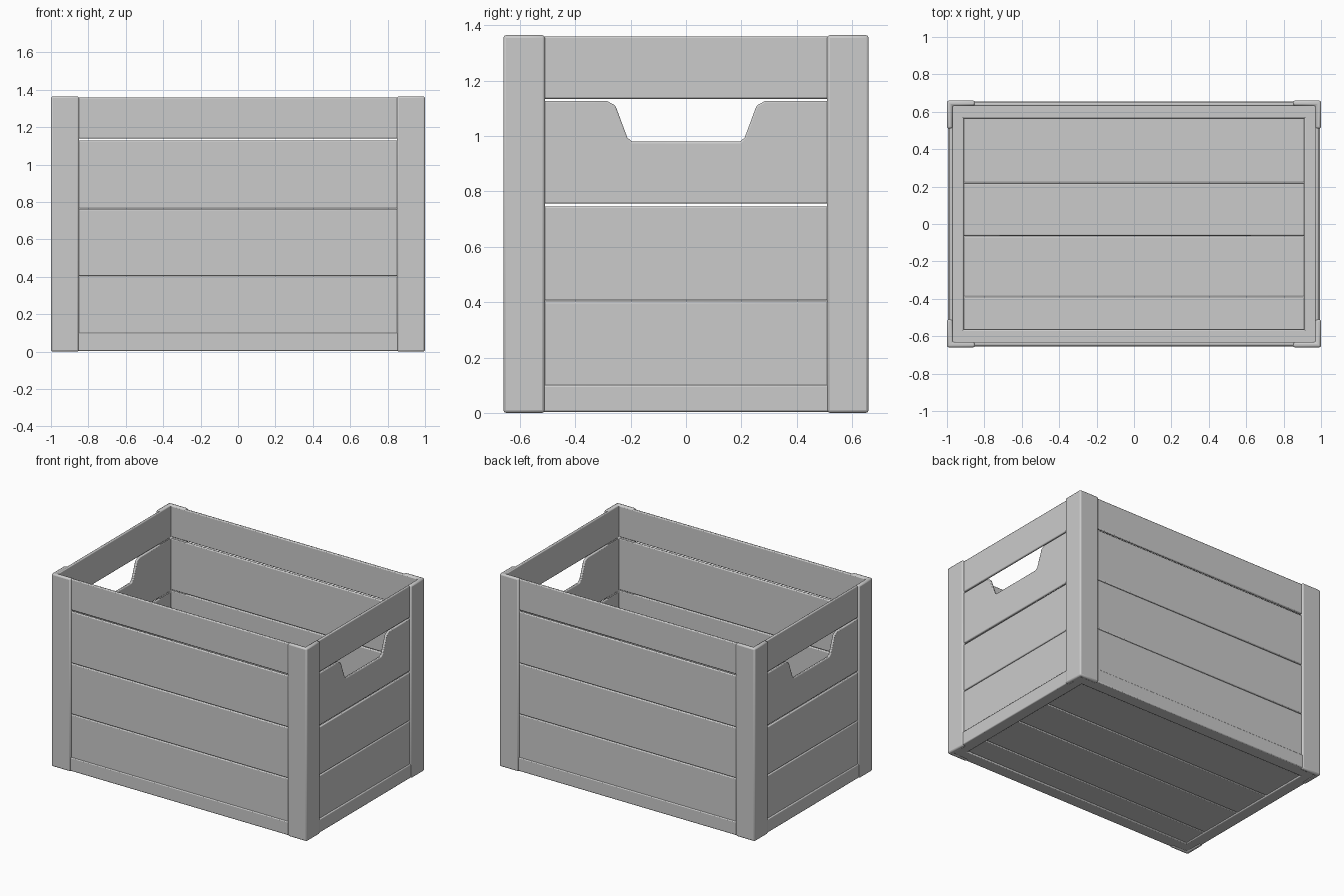
import bpy, bmesh
from mathutils import Vector

if "Cube" in bpy.data.objects:
    bpy.data.objects.remove(bpy.data.objects["Cube"])


def prism(name, profile, direction, place, bevel):
    """Extrude a 2D profile: place maps (u, v) to 3D, direction is the extrusion."""
    bm = bmesh.new()
    face = bm.faces.new([bm.verts.new(place(u, v)) for u, v in profile])
    ext = bmesh.ops.extrude_face_region(bm, geom=[face])
    verts = [g for g in ext["geom"] if isinstance(g, bmesh.types.BMVert)]
    bmesh.ops.translate(bm, verts=verts, vec=Vector(direction))
    bmesh.ops.recalc_face_normals(bm, faces=bm.faces)
    mesh = bpy.data.meshes.new(name)
    bm.to_mesh(mesh)
    bm.free()
    ob = bpy.data.objects.new(name, mesh)
    bpy.context.collection.objects.link(ob)
    mod = ob.modifiers.new("rounded_edges", "BEVEL")
    mod.width = bevel
    mod.segments = 2
    mod.limit_method = "ANGLE"
    bpy.ops.object.select_all(action="DESELECT")
    bpy.context.view_layer.objects.active = ob
    ob.select_set(True)
    bpy.ops.object.shade_smooth_by_angle()
    return ob


def box(name, x0, x1, y0, y1, z0, z1, bevel=0.006):
    return prism(name, [(x0, y0), (x1, y0), (x1, y1), (x0, y1)], (0, 0, z1 - z0),
                 lambda u, v: (u, v, z0), bevel)


def span(a, b, s):
    return (a, b) if s > 0 else (-b, -a)


# L-shaped corner posts
corner = [(1, 0.66), (0.85, 0.66), (0.85, 0.632), (0.97, 0.632), (0.97, 0.51), (1, 0.51)]
for sx in (-1, 1):
    for sy in (-1, 1):
        prism("corner_post", corner, (0, 0, 1.365),
              lambda u, v: (u * sx, v * sy, 0), 0.01)

# front and back wall boards
for s, side in ((-1, "front"), (1, "back")):
    for z0, z1 in ((0.09, 0.402), (0.405, 0.762), (0.766, 1.13), (1.14, 1.36)):
        box(side + "_board", -0.975, 0.975, *span(0.63, 0.65, s), z0, z1)
    box(side + "_bottom_rail", -0.96, 0.96, *span(0.565, 0.656, s), 0.004, 0.1)

# end wall boards, the third one cut out below the hand hold
half = [(0.195, 0.98), (0.212, 0.995), (0.255, 1.11), (0.285, 1.127), (0.64, 1.127)]
notched = [(-0.64, 0.756), (0.64, 0.756)] + half[::-1] + [(-y, z) for y, z in half]
for s, side in ((-1, "left"), (1, "right")):
    for z0, z1 in ((0.09, 0.402), (0.406, 0.746), (1.135, 1.36)):
        box(side + "_board", *span(0.968, 0.986, s), -0.64, 0.64, z0, z1)
    prism(side + "_handle_board", notched, (0.018 * s, 0, 0),
          lambda u, v: (0.968 * s, u, v), 0.006)
    box(side + "_bottom_rail", *span(0.91, 0.995, s), -0.635, 0.635, 0.004, 0.1)

# floor slats
edges = (-0.57, -0.39, -0.065, 0.22, 0.57)
for y0, y1 in zip(edges, edges[1:]):
    box("floor_slat", -0.915, 0.915, y0 + 0.002, y1 - 0.002, 0.012, 0.08)
